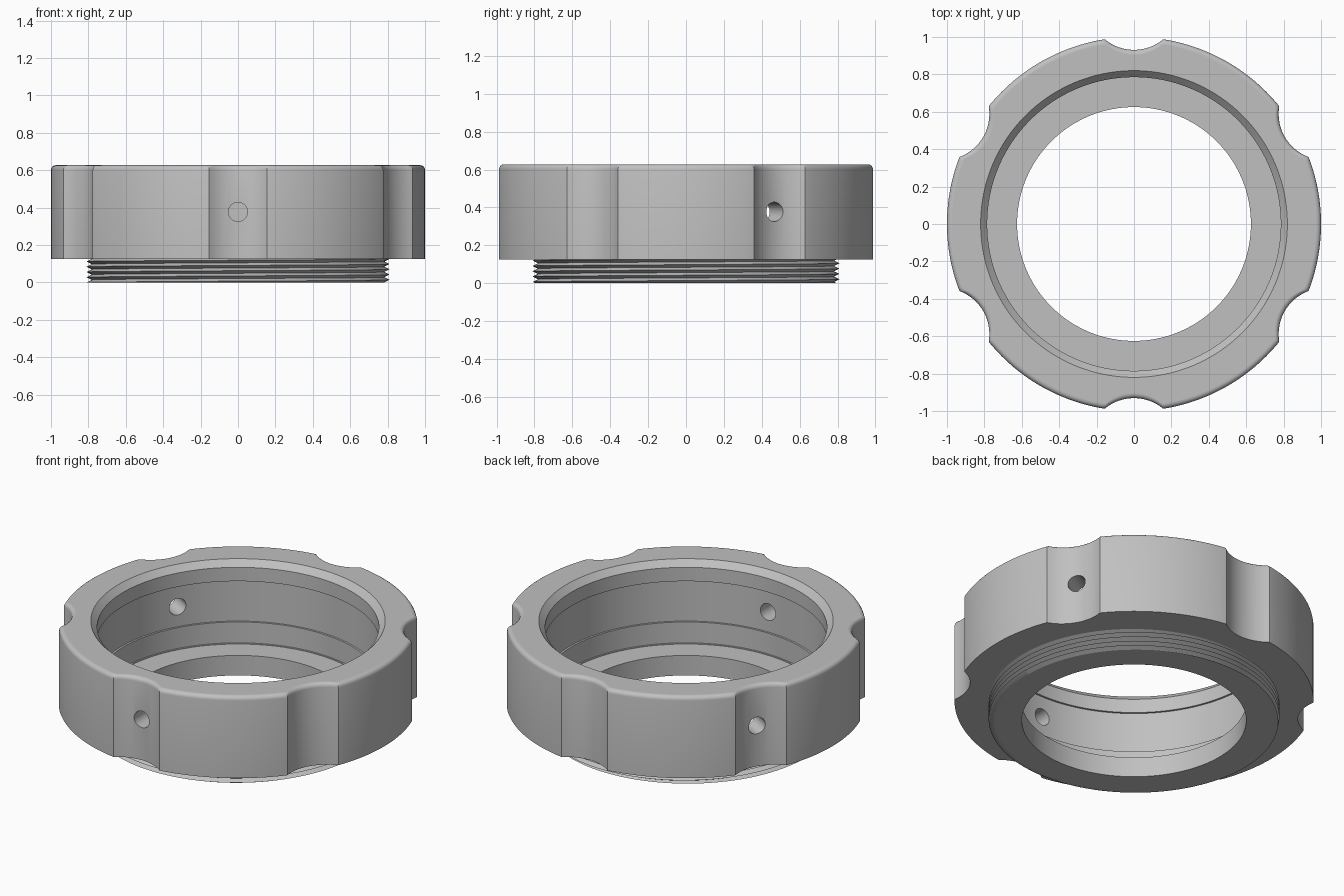
import bpy, bmesh, math
from mathutils import Matrix

cube = bpy.data.objects.get("Cube")
if cube:
    bpy.data.objects.remove(cube, do_unlink=True)

STEPS = 360
HEIGHT, COLLAR, CORE, FILLET = 0.627, 0.126, 0.775, 0.025

metal = bpy.data.materials.new("grey_metal")
metal.use_nodes = True
metal.diffuse_color = (0.53, 0.53, 0.53, 1)
metal.node_tree.nodes["Principled BSDF"].inputs["Base Color"].default_value = metal.diffuse_color


def make_object(name, bm):
    bmesh.ops.recalc_face_normals(bm, faces=bm.faces)
    mesh = bpy.data.meshes.new(name)
    bm.to_mesh(mesh)
    bm.free()
    mesh.materials.append(metal)
    obj = bpy.data.objects.new(name, mesh)
    bpy.context.collection.objects.link(obj)
    return obj


def activate(obj):
    bpy.ops.object.select_all(action='DESELECT')
    obj.select_set(True)
    bpy.context.view_layer.objects.active = obj


def outline(angle):
    """Outer radius with six round grip notches, centred at 30, 90, 150... degrees."""
    sector = math.radians(60)
    phi = angle % sector - sector / 2
    centre, radius = 1.177, 0.246
    root = radius ** 2 - (centre * math.sin(phi)) ** 2
    if root <= 0:
        return 1.0
    return min(1.0, centre * math.cos(phi) - math.sqrt(root))


# Closed cross-section of the ring: (radius, z, follows notched outline)
profile = [(0.625, 0, False), (CORE, 0, False), (CORE, COLLAR, False), (0, COLLAR, True)]
for i in range(5):
    a = math.radians(90 * i / 4)
    profile.append((-FILLET * (1 - math.cos(a)), HEIGHT - FILLET * (1 - math.sin(a)), True))
profile.append((-FILLET - 0.004, HEIGHT, True))
profile += [(r, z, False) for r, z in (
    (0.82, HEIGHT), (0.785, 0.59), (0.785, 0.505), (0.797, 0.505),
    (0.797, 0.254), (0.785, 0.254), (0.785, 0.123), (0.625, 0.123))]

# Ring body
bm = bmesh.new()
columns = []
for s in range(STEPS):
    a = 2 * math.pi * s / STEPS
    notched = outline(a)
    column = []
    for r, z, follows in profile:
        rad = r + notched if follows else r
        column.append(bm.verts.new((rad * math.cos(a), rad * math.sin(a), z)))
    columns.append(column)
for s in range(STEPS):
    c, d = columns[s], columns[(s + 1) % STEPS]
    for k in range(len(profile)):
        n = (k + 1) % len(profile)
        bm.faces.new((c[k], d[k], d[n], c[n]))
body = make_object("notched_ring_body", bm)

# Three radial pin holes
for degrees in (30, 150, 270):
    a = math.radians(degrees)
    bm = bmesh.new()
    place = (Matrix.Translation((0.88 * math.cos(a), 0.88 * math.sin(a), 0.377))
             @ Matrix.Rotation(a, 4, 'Z') @ Matrix.Rotation(math.pi / 2, 4, 'Y'))
    bmesh.ops.create_cone(bm, cap_ends=True, segments=40, radius1=0.051,
                          radius2=0.051, depth=0.4, matrix=place)
    cutter = make_object("pin_hole_cutter", bm)
    cutter.hide_render = True
    activate(body)
    mod = body.modifiers.new("pin_hole", 'BOOLEAN')
    mod.operation = 'DIFFERENCE'
    mod.solver = 'EXACT'
    mod.object = cutter
    bpy.ops.object.modifier_apply(modifier=mod.name)
    bpy.data.objects.remove(cutter, do_unlink=True)

# Helical screw thread around the lower collar
PITCH, ROOT, CREST = 0.028, 0.782, 0.81
SEGS = 180
bm = bmesh.new()
grid = []
for s in range(SEGS + 1):
    turn = s / SEGS
    a = 2 * math.pi * turn
    column = [bm.verts.new((CORE * math.cos(a), CORE * math.sin(a), 0))]
    for k in range(-3, 12):
        z = min(max((k / 2 + turn) * PITCH, 0), COLLAR)
        u = (z / PITCH - turn) % 1
        rad = ROOT + (CREST - ROOT) * (1 - abs(2 * u - 1))
        column.append(bm.verts.new((rad * math.cos(a), rad * math.sin(a), z)))
    grid.append(column)
for c, d in zip(grid, grid[1:]):
    for k in range(len(c) - 1):
        bm.faces.new((c[k], d[k], d[k + 1], c[k + 1]))
bmesh.ops.remove_doubles(bm, verts=bm.verts, dist=0.00005)
thread = make_object("screw_thread", bm)

for obj in (body, thread):
    activate(obj)
    bpy.ops.object.shade_smooth_by_angle(angle=math.radians(30))
